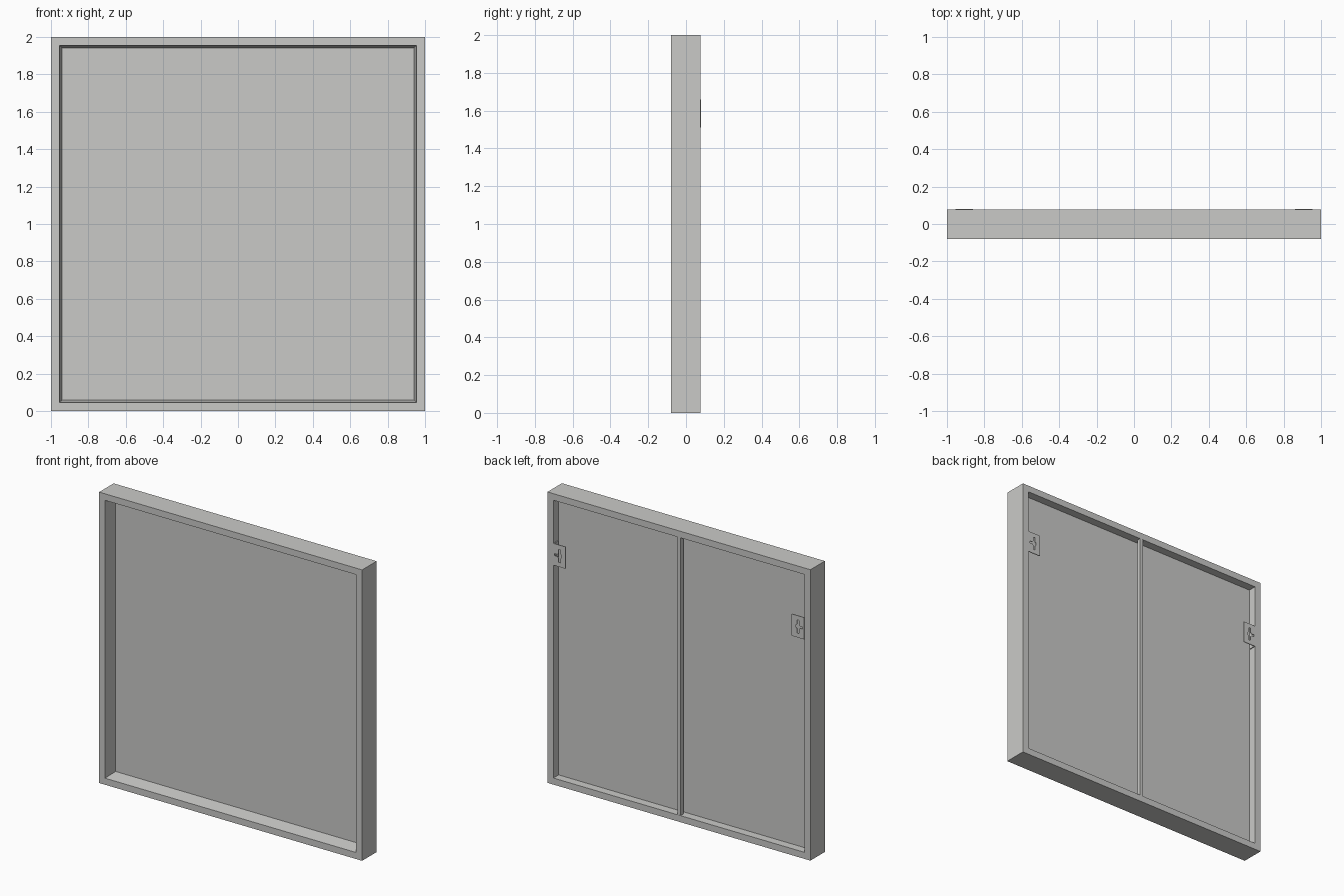
import bpy, bmesh
from mathutils import Vector, Matrix

cube = bpy.data.objects.get("Cube")
if cube:
    bpy.data.objects.remove(cube, do_unlink=True)

grey = bpy.data.materials.new("light_grey")
grey.use_nodes = True
COLOUR = (0.59, 0.59, 0.575, 1)
grey.diffuse_color = COLOUR
grey.node_tree.nodes["Principled BSDF"].inputs["Base Color"].default_value = COLOUR

MID = 1.0                    # height of the centre
FRONT, BACK = -0.08, 0.077   # frame depth
OPENING = 0.955              # half size of the opening


def add_object(name, bm):
    bmesh.ops.recalc_face_normals(bm, faces=bm.faces)
    mesh = bpy.data.meshes.new(name)
    bm.to_mesh(mesh)
    bm.free()
    mesh.materials.append(grey)
    obj = bpy.data.objects.new(name, mesh)
    bpy.context.collection.objects.link(obj)
    return obj


def add_box(name, low, high):
    low, high = Vector(low), Vector(high)
    bm = bmesh.new()
    place = Matrix.Translation((low + high) / 2) @ Matrix.Diagonal((high - low).to_4d())
    bmesh.ops.create_cube(bm, size=1, matrix=place)
    return add_object(name, bm)


# Square frame: a closed profile of (half size, depth) carried round four corners
profile = [(1, FRONT), (1, BACK), (OPENING, BACK), (OPENING, 0.016),
           (0.94, 0.014), (OPENING, FRONT)]
bm = bmesh.new()
corners = [[bm.verts.new((sx * h, y, MID + sz * h)) for h, y in profile]
           for sx, sz in ((-1, -1), (1, -1), (1, 1), (-1, 1))]
for c in range(4):
    a, b = corners[c], corners[(c + 1) % 4]
    for i in range(len(profile)):
        j = (i + 1) % len(profile)
        bm.faces.new((a[i], a[j], b[j], b[i]))
add_object("frame", bm)

# Thin panel held inside the frame
add_box("panel", (-OPENING, 0.013, MID - OPENING), (OPENING, 0.02, MID + OPENING))

# Upright brace across the back
add_box("back_brace", (-0.012, 0.047, MID - OPENING), (0.012, BACK - 0.001, MID + OPENING))


# Hanger plates with a cross-shaped keyhole, each with a flange on the frame wall
def add_hanger(name, side):
    x, z = 0.907, 1.585
    hw, hh = 0.047, 0.075
    s, r = 0.007, 0.016
    outline = [(-hw, -hh), (hw, -hh), (hw, hh), (-hw, hh)]
    keyhole = [(s, 0.045), (s, r), (r, s), (0.036, s), (0.036, -s), (r, -s),
               (s, -r), (s, -0.045), (-s, -0.045), (-s, -r), (-r, -s),
               (-r, s), (-s, r), (-s, 0.045)]
    bm = bmesh.new()
    edges = []
    for loop in (outline, keyhole):
        vs = [bm.verts.new((side * (x + u), BACK + 0.003, z + v)) for u, v in loop]
        edges += [bm.edges.new((vs[i - 1], vs[i])) for i in range(len(vs))]
    bmesh.ops.triangle_fill(bm, edges=edges, use_beauty=True)
    ext = bmesh.ops.extrude_face_region(bm, geom=bm.faces[:], use_keep_orig=True)
    moved = [g for g in ext["geom"] if isinstance(g, bmesh.types.BMVert)]
    bmesh.ops.translate(bm, verts=moved, vec=(0, -0.005, 0))
    add_object(name, bm)
    xs = sorted((side * 0.949, side * 0.956))
    add_box(name + "_flange", (xs[0], 0.03, z - hh), (xs[1], BACK, z + hh))


add_hanger("left_hanger", 1)
add_hanger("right_hanger", -1)
